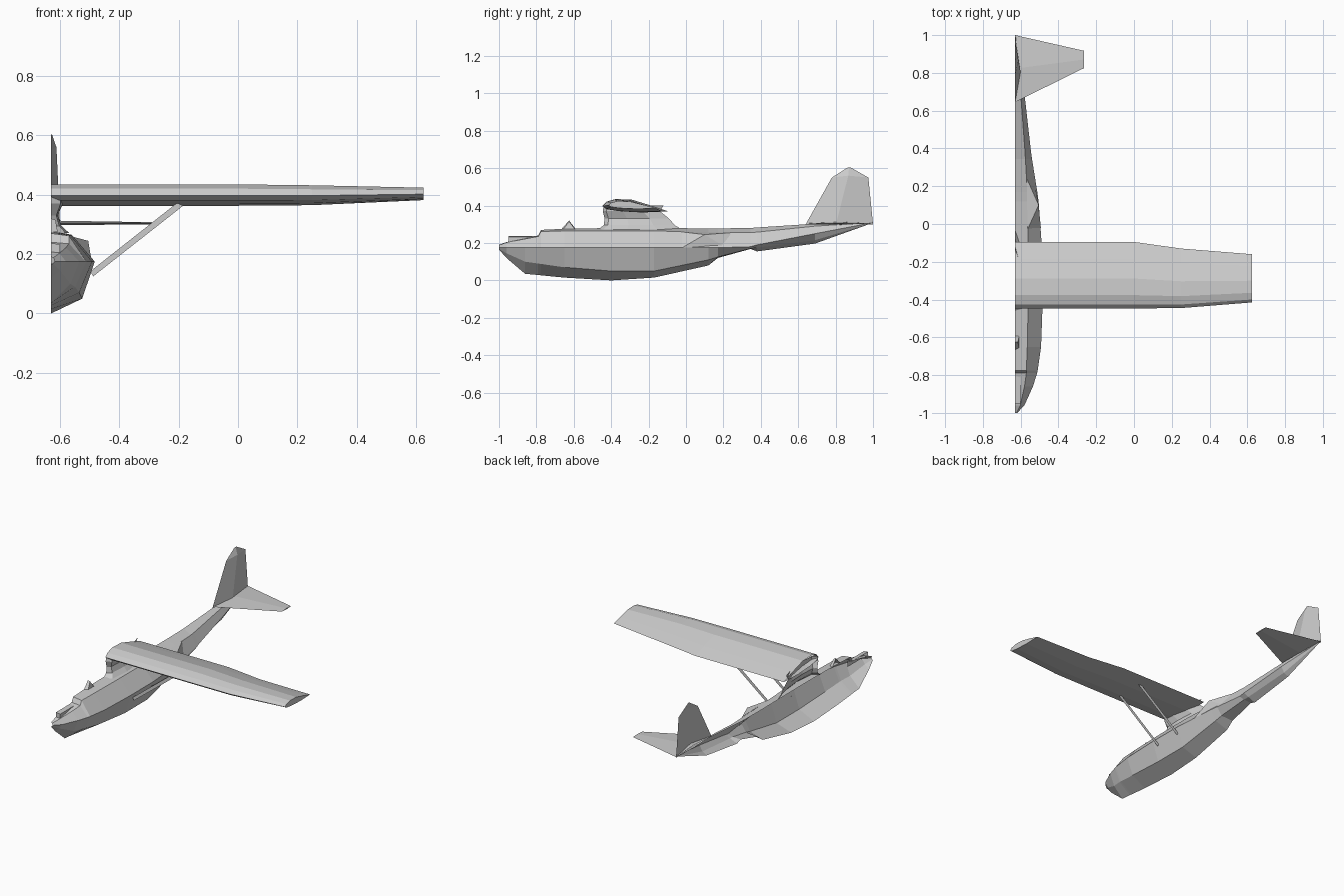
import bpy, bmesh
from mathutils import Vector

X0 = -0.63  # centre plane: the model is the right half of a flying boat, open at this plane


def make(name, verts, faces):
    """Mesh from points whose x is measured from the centre plane; normals face outward."""
    bm = bmesh.new()
    vs = [bm.verts.new((v[0] + X0, v[1], v[2])) for v in verts]
    for f in faces:
        bm.faces.new([vs[i] for i in f])
    bmesh.ops.remove_doubles(bm, verts=bm.verts[:], dist=0.0005)
    bmesh.ops.recalc_face_normals(bm, faces=bm.faces[:])
    c = sum((v.co for v in bm.verts), Vector()) / len(bm.verts)
    c.x = min(c.x, X0 + 0.6)
    if sum(f.normal.dot(f.calc_center_median() - c) * f.calc_area() for f in bm.faces) < 0:
        bmesh.ops.reverse_faces(bm, faces=bm.faces[:])
    me = bpy.data.meshes.new(name)
    bm.to_mesh(me)
    bm.free()
    ob = bpy.data.objects.new(name, me)
    bpy.context.collection.objects.link(ob)
    return ob


def loft(name, rings, closed=False, cap_end=False):
    n = len(rings[0])
    faces = []
    for i in range(len(rings) - 1):
        for j in range(n if closed else n - 1):
            k = (j + 1) % n
            faces.append((i * n + j, i * n + k, (i + 1) * n + k, (i + 1) * n + j))
    if cap_end:
        faces.append([(len(rings) - 1) * n + j for j in range(n)])
    return make(name, [p for r in rings for p in r], faces)


# Hull stations: y, keel z, chine x z, waterline x z, shoulder x z, top z
stations = [
    (-1.0, .165, .006, .168, .012, .175, .008, .188, .19),
    (-.96, .12, .03, .145, .05, .175, .028, .203, .205),
    (-.86, .035, .065, .10, .095, .175, .05, .222, .226),
    (-.79, .029, .08, .09, .117, .175, .06, .235, .24),
    (-.775, .027, .082, .088, .12, .175, .06, .262, .27),
    (-.65, .015, .095, .07, .138, .175, .065, .264, .276),
    (-.4, .0, .105, .05, .147, .175, .07, .265, .28),
    (-.17, .015, .105, .05, .146, .175, .07, .265, .28),
    (.12, .08, .09, .11, .125, .175, .065, .255, .278),
    (.17, .12, .085, .125, .118, .175, .065, .255, .278),
    (.345, .168, .055, .17, .09, .18, .055, .255, .28),
    (.38, .155, .05, .175, .085, .19, .053, .258, .283),
    (.69, .197, .03, .215, .05, .25, .03, .29, .303),
    (1.0, .308, .001, .308, .002, .309, .001, .31, .31),
]
loft("hull", [[(0, y, zk), (xc, y, zc), (xm, y, zm), (xs, y, zs), (0, y, zt)]
              for y, zk, xc, zc, xm, zm, xs, zs, zt in stations])

# Side observation blister
make("side_blister", [(.125, .1, .245), (.137, -.02, .175), (.066, -.03, .26),
                      (.063, .24, .255), (.105, .21, .178)],
     [(0, 1, 2), (0, 2, 3), (0, 3, 4), (0, 4, 1)])

# Bow turret and small deck fairing
loft("bow_turret", [[(.03, y, .195), (.03, y, .233), (0, y, .237)] for y in (-.95, -.785)])
make("bow_turret_front", [(0, -.95, .195), (.03, -.95, .195), (.03, -.95, .233), (0, -.95, .237)],
     [(0, 1, 2, 3)])
make("deck_light", [(0, -.665, .275), (.022, -.655, .275), (.022, -.595, .275), (0, -.59, .275),
                    (0, -.625, .32), (.015, -.625, .315)],
     [(0, 1, 5, 4), (1, 2, 5), (2, 3, 4, 5)])

# Wing pylon: front y, back y, half width, z
pylon = []
for yf, yb, w, z in [(-.47, -.02, .06, .272), (-.44, -.06, .035, .295), (-.435, -.09, .022, .33),
                     (-.445, -.14, .04, .37), (-.44, -.12, .04, .40)]:
    L = yb - yf
    pylon.append([(0, yf, z), (w * .8, yf + .06 * L, z), (w, yf + .35 * L, z),
                  (w * .7, yf + .7 * L, z), (0, yb, z)])
loft("wing_pylon", pylon)

# Wing: airfoil as (chord fraction, height fraction), placed at span stations
foil = [(0, .48), (.06, .8), (.2, 1), (.45, .95), (.75, .5), (1, .08),
        (.6, 0), (.25, .1), (.06, .25)]
rings = [[(x, y0 + u * (y1 - y0), z0 + v * (z1 - z0)) for u, v in foil]
         for x, y0, y1, z0, z1 in [(0, -.447, -.095, .363, .435), (.63, -.447, -.095, .363, .435),
                                   (.88, -.445, -.13, .365, .432), (1.255, -.415, -.16, .382, .424)]]
loft("wing", rings, closed=True, cap_end=True)

# Wing struts: flat ribbons
for i, y in enumerate((-.36, -.18)):
    make(f"wing_strut_{i + 1}", [(.132, y, .142), (.142, y, .125), (.445, y, .363), (.425, y, .373)],
         [(0, 1, 2, 3)])

# Tail fin: half of a thin diamond section at each height (front y, back y, half width, z)
loft("tail_fin", [[(0, yf, z), (w, yf + .45 * (yb - yf), z + dz), (0, yb, z)]
                  for yf, yb, w, z, dz in [(.64, 1.0, .03, .30, 0), (.78, .975, .018, .55, .01),
                                           (.865, .88, .003, .604, 0)]])

# Tailplane: thin tapering panel
loft("tailplane", [[(x, yf, z), (x, (yf + yb) / 2, z + t), (x, yb, z), (x, (yf + yb) / 2, z - t)]
                   for x, yf, yb, z, t in [(0, .645, 1.0, .305, .008), (.365, .825, .917, .304, .003)]],
     closed=True, cap_end=True)
